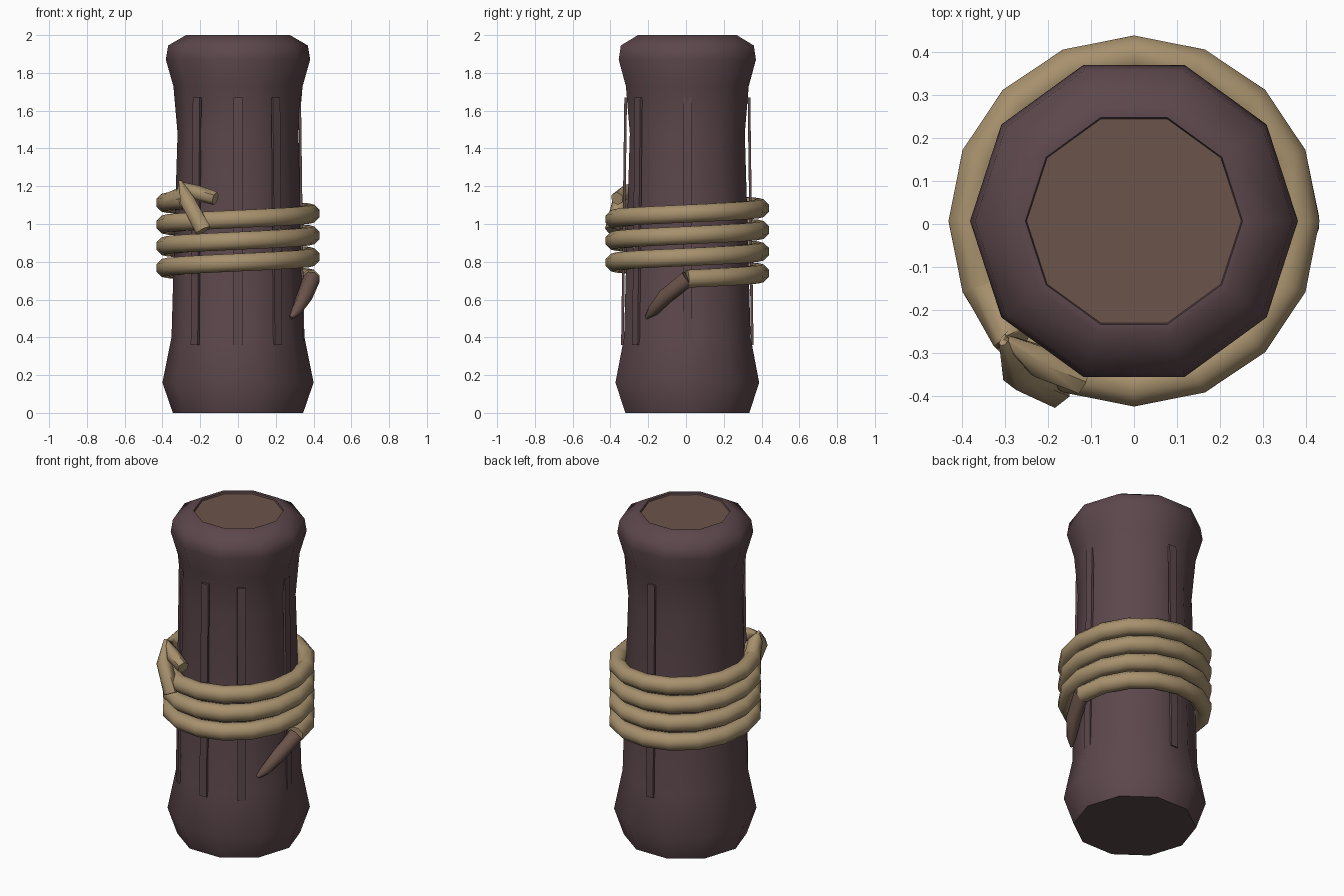
import bpy, bmesh
from math import sin, cos, pi, radians, atan2
from mathutils import Vector, Matrix

cube = bpy.data.objects.get("Cube")
if cube:
    bpy.data.objects.remove(cube, do_unlink=True)

CENTRE_Y = 0.007


def material(name, colour):
    m = bpy.data.materials.new(name)
    m.use_nodes = True
    m.diffuse_color = (*colour, 1)
    bsdf = m.node_tree.nodes["Principled BSDF"]
    bsdf.inputs["Base Color"].default_value = (*colour, 1)
    bsdf.inputs["Roughness"].default_value = 0.9
    return m


bark = material("dark bark", (0.107, 0.063, 0.072))
wood = material("cut wood", (0.145, 0.088, 0.069))
straw = material("straw rope", (0.39, 0.285, 0.155))


def finish(name, bm, mats, angle=None):
    bmesh.ops.recalc_face_normals(bm, faces=bm.faces)
    mesh = bpy.data.meshes.new(name)
    bm.to_mesh(mesh)
    bm.free()
    for m in mats:
        mesh.materials.append(m)
    ob = bpy.data.objects.new(name, mesh)
    bpy.context.collection.objects.link(ob)
    if angle:
        bpy.ops.object.select_all(action='DESELECT')
        ob.select_set(True)
        bpy.context.view_layer.objects.active = ob
        bpy.ops.object.shade_smooth_by_angle(angle=radians(angle))
    return ob


def skin(bm, rings):
    """Join successive rings of points with quads and close both ends."""
    loops = [[bm.verts.new(p) for p in ring] for ring in rings]
    n = len(loops[0])
    for a, b in zip(loops, loops[1:]):
        for i in range(n):
            j = (i + 1) % n
            bm.faces.new((a[i], a[j], b[j], b[i]))
    bm.faces.new(loops[0][::-1])
    return bm.faces.new(loops[-1])


def tube(name, path, radii, mat, sides=8):
    """Round strand along a path, framed by the direction away from the post."""
    pts = [Vector(p) for p in path]
    rings = []
    for i, (p, r) in enumerate(zip(pts, radii)):
        t = (pts[min(i + 1, len(pts) - 1)] - pts[max(i - 1, 0)]).normalized()
        out = Vector((p.x, p.y - CENTRE_Y, 0))
        out = (out - t * out.dot(t)).normalized()
        side = t.cross(out)
        angles = [2 * pi * (k + 0.5) / sides for k in range(sides)]
        rings.append([p + (out * cos(a) + side * sin(a)) * r for a in angles])
    bm = bmesh.new()
    skin(bm, rings)
    return finish(name, bm, [mat], 60)


# Ten-sided post with flared ends and a shallow recessed cut top
profile = [(0.345, 0), (0.4, 0.16), (0.352, 0.4), (0.335, 1.0), (0.32, 1.48),
           (0.342, 1.73), (0.382, 1.87), (0.37, 1.945), (0.275, 2.0),
           (0.253, 2.0), (0.25, 1.99)]
bm = bmesh.new()
top = skin(bm, [[(r * cos(2 * pi * k / 10), r * sin(2 * pi * k / 10) + CENTRE_Y, z)
                 for k in range(10)] for r, z in profile])
top.material_index = 1
finish("post", bm, [bark, wood], 60)

# Thin raised bark strips, leaning out slightly toward the bottom
strips = [("right_side", 0.335, 0), ("back", 0, 0.335), ("front", 0, -0.335),
          ("front_left", 0.205, -0.265), ("front_right", -0.222, -0.262)]
for label, x, y in strips:
    bm = bmesh.new()
    bmesh.ops.create_cube(bm, size=1)
    bmesh.ops.scale(bm, vec=(0.014, 0.048, 1.31), verts=bm.verts)
    turn = Matrix.Rotation(atan2(y, x), 4, 'Z') @ Matrix.Rotation(-0.013, 4, 'Y')
    bmesh.ops.transform(bm, matrix=Matrix.Translation((x, y + CENTRE_Y, 1.015)) @ turn,
                        verts=bm.verts)
    finish("bark_strip_" + label, bm, [bark])

# Rope wound upward around the post, sixteen segments per turn
PITCH = 0.115
coil = []
for i in range(59):
    a = 2 * pi * i / 16
    coil.append((0.385 * cos(a), 0.385 * sin(a) + CENTRE_Y, 0.71 + PITCH * i / 16))
tube("rope_coil", coil, [0.051] * len(coil), straw)

# Loose end hanging from the bottom of the rope
tube("rope_tail", [(0.39, 0.01, 0.712), (0.352, -0.11, 0.615),
                   (0.31, -0.175, 0.54), (0.28, -0.21, 0.505)],
     [0.046, 0.042, 0.03, 0.01], wood)

# Knot: two strands spreading from a pinched peak at the rope's upper end
tube("knot_rise", [coil[-2], (-0.285, -0.27, 1.16), (-0.302, -0.27, 1.22)],
     [0.05, 0.045, 0.01], straw)
tube("knot_hanging_strand", [(-0.305, -0.275, 1.225), (-0.265, -0.345, 1.12),
                             (-0.185, -0.385, 0.965)],
     [0.01, 0.045, 0.045], straw, 6)
tube("knot_side_strand", [(-0.305, -0.265, 1.215), (-0.22, -0.32, 1.165),
                          (-0.12, -0.365, 1.135)],
     [0.01, 0.042, 0.036], straw, 6)
